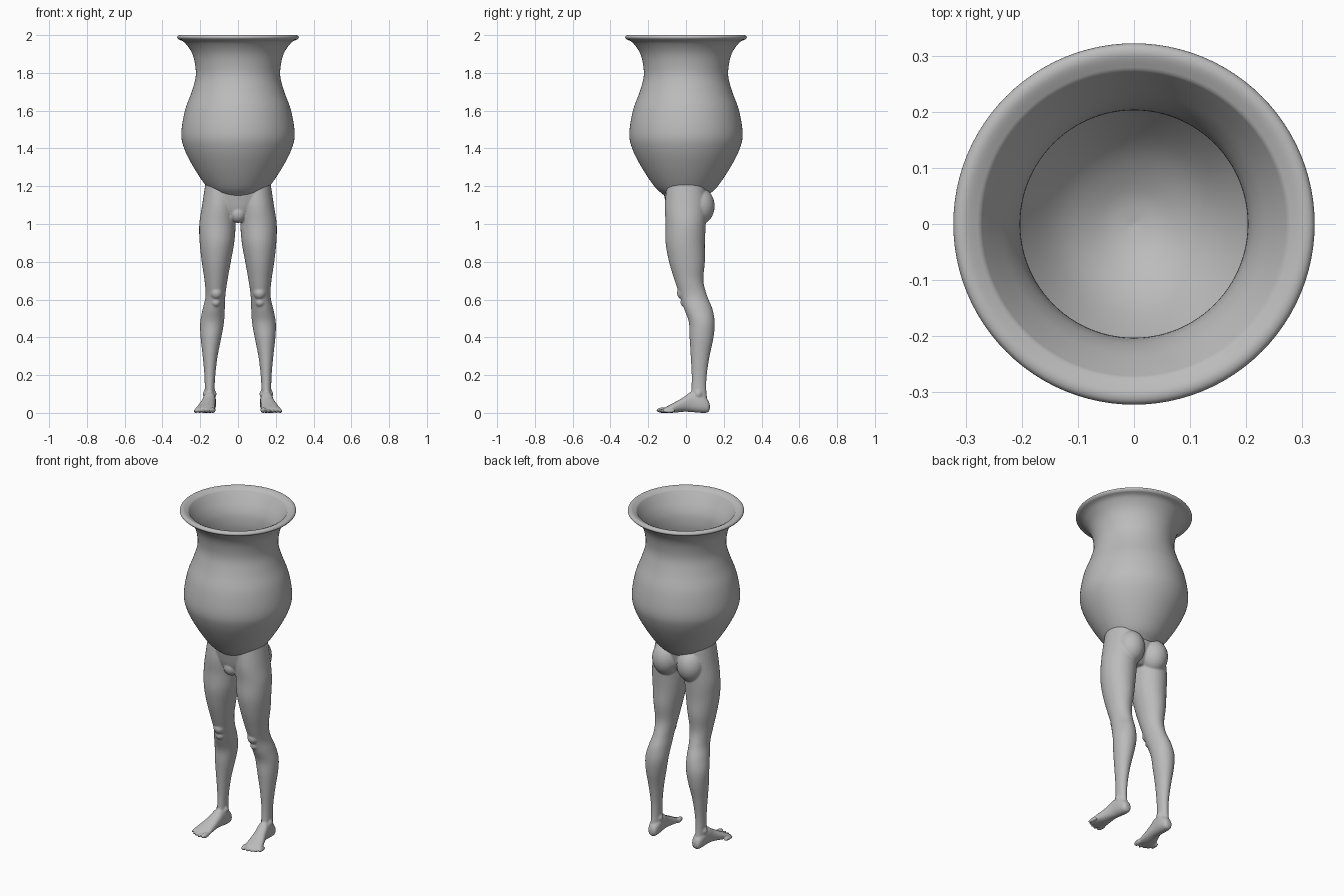
import bpy, bmesh, math
from mathutils import Matrix, Vector

cube = bpy.data.objects.get("Cube")
if cube:
    bpy.data.objects.remove(cube)

clay = bpy.data.materials.new("grey clay")
clay.use_nodes = True
GREY = (0.5, 0.5, 0.5, 1)
clay.diffuse_color = GREY
clay.node_tree.nodes["Principled BSDF"].inputs["Base Color"].default_value = GREY


def spline(rows, steps):
    """Smooth curve through rows of any dimension."""
    out = []
    for i in range(len(rows) - 1):
        a, b, c, d = (Vector(rows[min(max(k, 0), len(rows) - 1)]) for k in range(i - 1, i + 3))
        for s in range(steps):
            t = s / steps
            out.append(b + (c - a) * t / 2 + (a * 2 - b * 5 + c * 4 - d) * t * t / 2
                       + (b * 3 - a - c * 3 + d) * t ** 3 / 2)
    return out + [Vector(rows[-1])]


def loft(bm, rings):
    """Skin a list of equal point rings and cap both ends."""
    loops = [[bm.verts.new(p) for p in ring] for ring in rings]
    n = len(loops[0])
    for lo, hi in zip(loops, loops[1:]):
        for i in range(n):
            j = (i + 1) % n
            bm.faces.new((lo[i], lo[j], hi[j], hi[i]))
    bm.faces.new(loops[0][::-1])
    bm.faces.new(loops[-1])


def oval(n=32):
    return [(math.cos(math.tau * i / n), math.sin(math.tau * i / n)) for i in range(n)]


def column(bm, rows, side=1):
    """Upright limb from rows of z, x min, x max, y front, y back."""
    rings = []
    for z, x0, x1, y0, y1 in spline(rows, 5):
        rings.append([(side * ((x0 + x1) + (x1 - x0) * c) / 2,
                       ((y0 + y1) + (y1 - y0) * s) / 2, z) for c, s in oval()])
    loft(bm, rings)


def blob(bm, centre, size, turn=0):
    m = Matrix.Translation(centre) @ Matrix.Rotation(turn, 4, 'Z') @ Matrix.Diagonal((*size, 1))
    bmesh.ops.create_uvsphere(bm, u_segments=24, v_segments=16, radius=1, matrix=m)


def finish(bm, name):
    bmesh.ops.recalc_face_normals(bm, faces=bm.faces[:])
    mesh = bpy.data.meshes.new(name)
    bm.to_mesh(mesh)
    bm.free()
    mesh.materials.append(clay)
    ob = bpy.data.objects.new(name, mesh)
    bpy.context.collection.objects.link(ob)
    return ob


def smooth(ob, angle):
    bpy.ops.object.select_all(action='DESELECT')
    ob.select_set(True)
    bpy.context.view_layer.objects.active = ob
    bpy.ops.object.shade_smooth_by_angle(angle=math.radians(angle))


# Pot: outer and inner wall profiles, radius and height
outer = spline([(0.001, 1.09), (0.06, 1.11), (0.12, 1.155), (0.168, 1.2), (0.235, 1.3),
                (0.285, 1.4), (0.3, 1.48), (0.281, 1.6), (0.245, 1.7), (0.224, 1.78),
                (0.228, 1.85), (0.246, 1.91), (0.282, 1.96), (0.314, 1.977)], 5)
rim = spline([(0.314, 1.977), (0.322, 1.987), (0.316, 1.998), (0.3, 2.0), (0.274, 1.988)], 4)
inner = spline([(0.274, 1.988), (0.25, 1.95), (0.222, 1.9), (0.206, 1.85), (0.204, 1.78),
                (0.223, 1.7), (0.26, 1.6), (0.278, 1.48), (0.262, 1.4), (0.21, 1.3),
                (0.138, 1.2), (0.06, 1.145), (0.001, 1.13)], 5)
bm = bmesh.new()
loft(bm, [[(r * c, r * s, z) for c, s in oval(96)] for r, z in outer + rim[1:] + inner[1:]])
pot = finish(bm, "pot")
smooth(pot, 50)

# Lower body: overlapping masses fused into one skin
bm = bmesh.new()
column(bm, [(1.28, -0.15, 0.15, -0.10, 0.11), (1.2, -0.175, 0.175, -0.12, 0.12),
            (1.12, -0.175, 0.175, -0.11, 0.11), (1.06, -0.11, 0.11, -0.095, 0.09),
            (1.025, -0.05, 0.05, -0.07, 0.06)])
blob(bm, (0, -0.06, 1.055), (0.045, 0.045, 0.05))

leg = [(1.22, 0.02, 0.172, -0.10, 0.10), (1.1, 0.01, 0.19, -0.112, 0.11),
       (1.0, 0.012, 0.205, -0.108, 0.105), (0.9, 0.02, 0.203, -0.108, 0.1),
       (0.8, 0.038, 0.192, -0.09, 0.1), (0.7, 0.056, 0.177, -0.06, 0.092),
       (0.62, 0.067, 0.172, -0.033, 0.112), (0.55, 0.07, 0.187, -0.01, 0.14),
       (0.48, 0.074, 0.2, 0.015, 0.152), (0.4, 0.088, 0.198, 0.019, 0.146),
       (0.3, 0.108, 0.187, 0.025, 0.125), (0.2, 0.12, 0.178, 0.03, 0.11),
       (0.12, 0.124, 0.176, 0.028, 0.108), (0.05, 0.122, 0.178, 0.02, 0.115)]

# Foot rows: y, centre x, half width, underside, top
foot = [(0.126, 0.148, 0.012, 0.02, 0.045), (0.115, 0.148, 0.026, 0.002, 0.07),
        (0.08, 0.149, 0.033, 0.0, 0.1), (0.03, 0.152, 0.034, 0.004, 0.112),
        (-0.01, 0.158, 0.038, 0.006, 0.085), (-0.06, 0.168, 0.047, 0.001, 0.056),
        (-0.1, 0.174, 0.053, 0.0, 0.035), (-0.118, 0.176, 0.048, 0.003, 0.025)]

# Toes: x, tip y, half width, from big to little
toes = [(0.134, -0.156, 0.015), (0.161, -0.154, 0.0105), (0.183, -0.147, 0.0105),
        (0.204, -0.136, 0.01), (0.224, -0.121, 0.01)]

for side in (1, -1):
    column(bm, leg, side)
    blob(bm, (side * 0.083, 0.068, 1.095), (0.08, 0.084, 0.1))
    # Kneecap, the pad under it and the ankle bones
    blob(bm, (side * 0.115, -0.012, 0.635), (0.034, 0.036, 0.036))
    blob(bm, (side * 0.117, 0.0, 0.585), (0.026, 0.03, 0.026))
    for x in (0.126, 0.174):
        blob(bm, (side * x, 0.065, 0.1), (0.012, 0.018, 0.02))
    rings = []
    for y, cx, w, z0, z1 in spline(foot, 4):
        rings.append([(side * (cx + w * c), y,
                       (z0 + z1) / 2 + (z1 - z0) / 2 * math.copysign(abs(s) ** 0.8, s))
                      for c, s in oval()])
    loft(bm, rings)
    for x, tip, w in toes:
        blob(bm, (side * x, tip + 0.032, w * 0.95), (w, 0.033, w), side * 0.12)

body = finish(bm, "legs")
remesh = body.modifiers.new("fuse", 'REMESH')
remesh.mode = 'VOXEL'
remesh.voxel_size = 0.005
relax = body.modifiers.new("relax", 'SMOOTH')
relax.factor = 0.5
relax.iterations = 5
graph = bpy.context.evaluated_depsgraph_get()
skin = bpy.data.meshes.new_from_object(body.evaluated_get(graph))
body.modifiers.clear()

# Trim the skin where it would pass through the wall of the pot
bm = bmesh.new()
bm.from_mesh(skin)


def wall_radius(z):
    for (r0, z0), (r1, z1) in zip(outer, outer[1:]):
        if z0 <= z <= z1:
            return r0 + (r1 - r0) * (z - z0) / (z1 - z0)
    return 0


hidden = [v for v in bm.verts if math.hypot(v.co.x, v.co.y) < wall_radius(v.co.z) - 0.014]
bmesh.ops.delete(bm, geom=hidden, context='VERTS')
bm.to_mesh(skin)
bm.free()
body.data = skin
if not skin.materials:
    skin.materials.append(clay)
smooth(body, 70)
